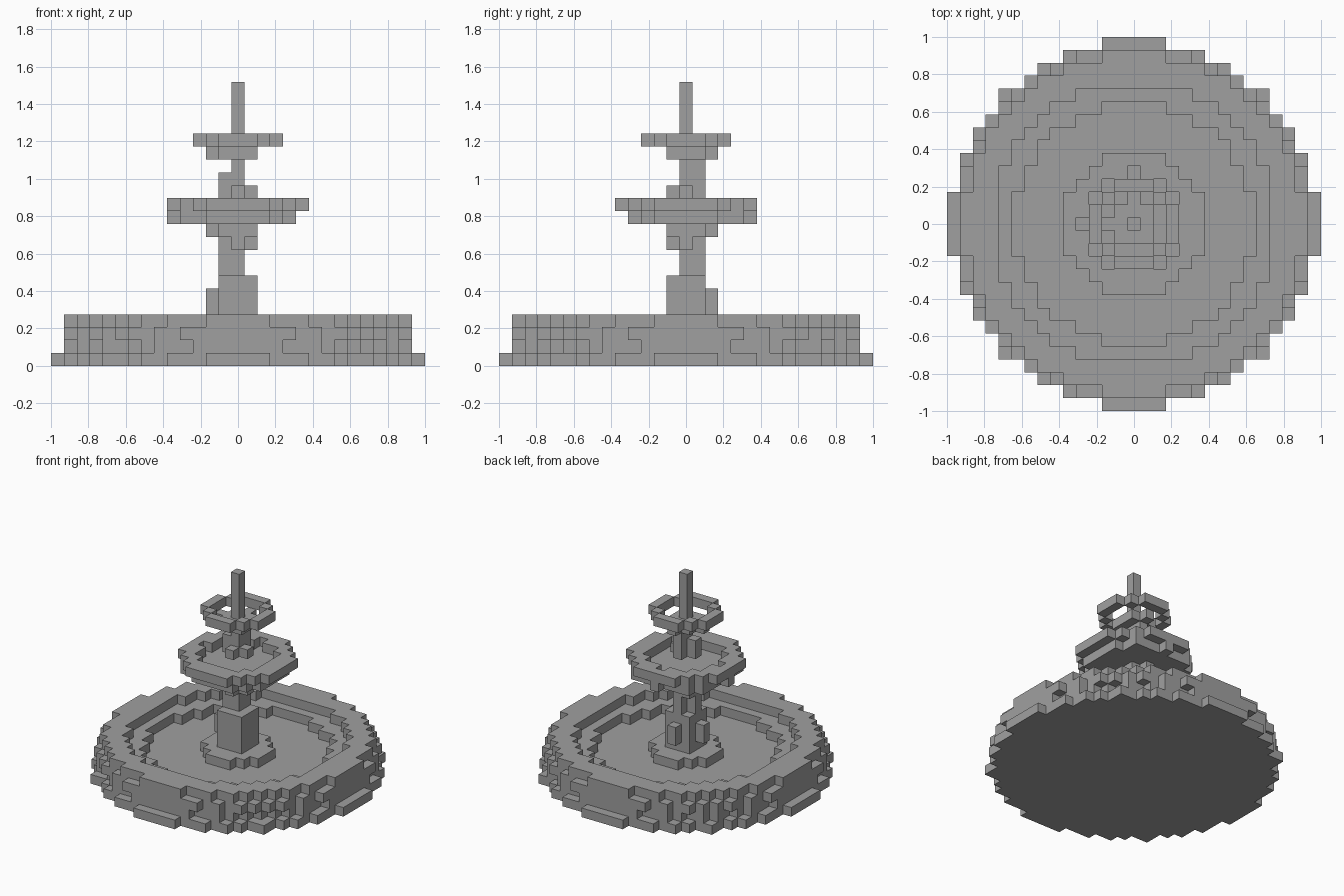
import bpy, bmesh
from mathutils import Vector

if "Cube" in bpy.data.objects:
    bpy.data.objects.remove(bpy.data.objects["Cube"])

V = 2 / 29      # voxel size
E = 0.01        # tiny centre shift that makes borderline cells lean to -x / +y

stone = bpy.data.materials.new("grey stone")
stone.diffuse_color = (0.35, 0.35, 0.35, 1)
stone.use_nodes = True
stone.node_tree.nodes["Principled BSDF"].inputs["Base Color"].default_value = stone.diffuse_color

cells = {}      # (i, j, k) -> part name


def disc(part, layers, r2, hole2=-1):
    """Voxel disc or ring, given squared outer and hole radii in voxels."""
    for k in layers:
        for i in range(-14, 15):
            for j in range(-14, 15):
                d = (i + E) ** 2 + (j - E) ** 2
                if hole2 < d <= r2:
                    cells[i, j, k] = part


# Basin: lip, bulging wall, inner step and floor
disc("basin", [0], 201)
disc("basin", [1], 181)
disc("basin", [2], 189, 87)
disc("basin", [3], 175, 119)

# Pedestal and lower column
disc("pedestal", [2], 10.2)
disc("lower_column", [3, 6], 2.2)
disc("lower_column", [4, 5], 4)
disc("lower_column", [7, 8], 1)
disc("lower_column", [9], 2)
disc("lower_column", [10], 4)

# Middle bowl
disc("middle_bowl", [11], 25)
disc("middle_bowl", [12], 29.3, 16)

# Upper column
disc("upper_column", [13], 1.1)
disc("upper_column", [14], 1)
for c in [(0, 0, 15), (0, 1, 15)]:
    cells[c] = "upper_column"

# Top tray: small base and open ring
disc("top_tray", [16], 4)
disc("top_tray", [17], 10.2, 5.3)

# Spout
disc("spout", range(17, 22), 0.5)

# Build the exposed faces of each part
DIRS = [Vector(d) for d in
        ((1, 0, 0), (-1, 0, 0), (0, 1, 0), (0, -1, 0), (0, 0, 1), (0, 0, -1))]
for part in sorted(set(cells.values())):
    bm = bmesh.new()
    for c, name in cells.items():
        if name != part:
            continue
        centre = Vector((c[0], c[1], c[2] + 0.5))
        for d in DIRS:
            if tuple(int(a + b) for a, b in zip(c, d)) in cells:
                continue
            u = Vector((d.y, d.z, d.x))
            w = d.cross(u)
            corners = [(u + w), (w - u), (-u - w), (u - w)]
            bm.faces.new([bm.verts.new((centre + (d + q) / 2) * V) for q in corners])
    bmesh.ops.remove_doubles(bm, verts=bm.verts, dist=0.001)
    mesh = bpy.data.meshes.new(part)
    bm.to_mesh(mesh)
    bm.free()
    mesh.materials.append(stone)
    bpy.context.collection.objects.link(bpy.data.objects.new(part, mesh))
